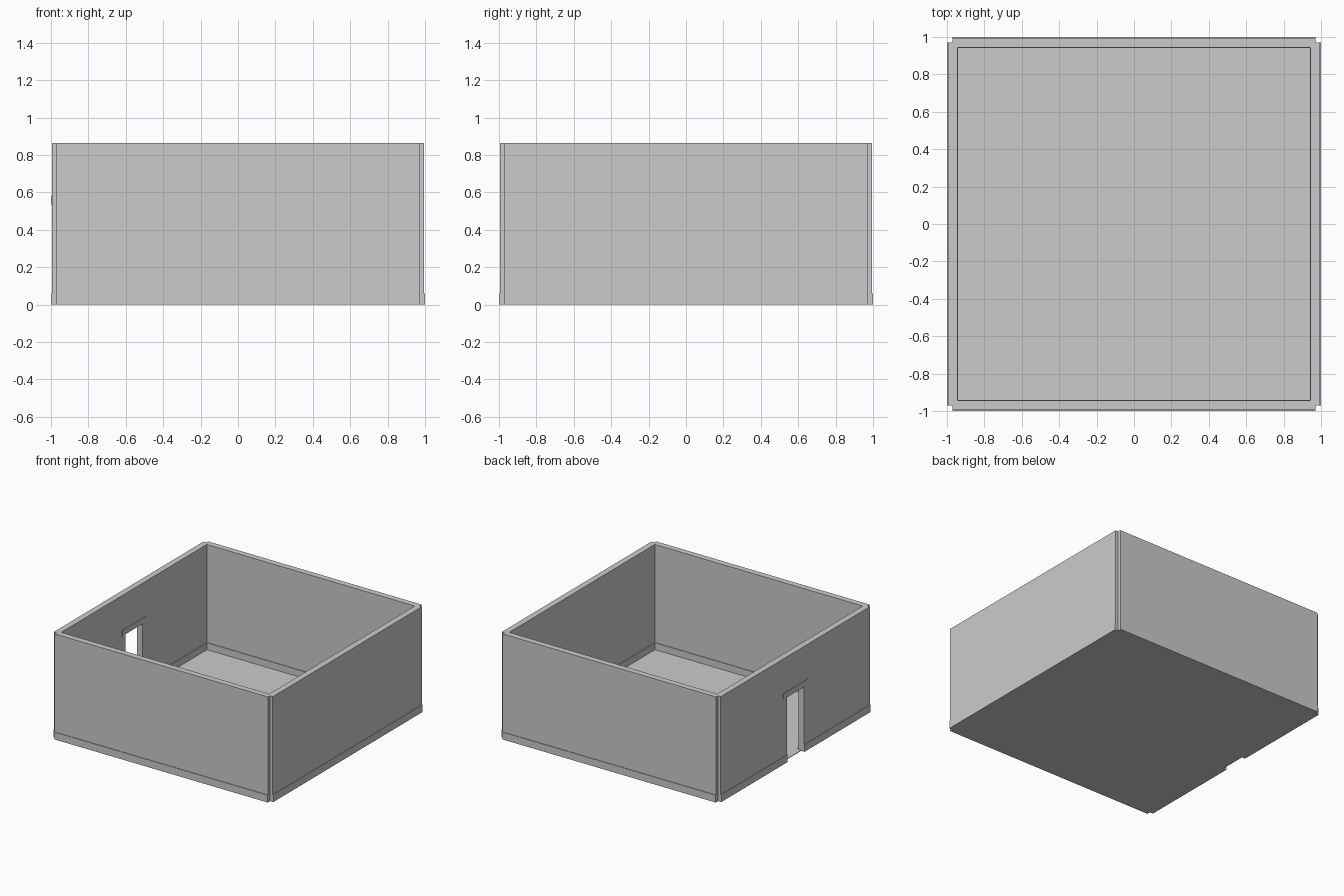
import bpy, bmesh

if "Cube" in bpy.data.objects:
    bpy.data.objects.remove(bpy.data.objects["Cube"])

H = 0.865      # wall height
C = 0.97       # wall centre line
T = 0.025      # half wall thickness
B = 0.03       # half thickness of skirting and door trim
BH = 0.06      # skirting height
DW = 0.11      # half door width
DH = 0.535     # door height


def boxes(name, parts):
    """One object from several boxes, each (x0, x1, y0, y1, z0, z1)."""
    bm = bmesh.new()
    for x0, x1, y0, y1, z0, z1 in parts:
        r = bmesh.ops.create_cube(bm, size=1)
        for v in r["verts"]:
            v.co.x = x1 if v.co.x > 0 else x0
            v.co.y = y1 if v.co.y > 0 else y0
            v.co.z = z1 if v.co.z > 0 else z0
    me = bpy.data.meshes.new(name)
    bm.to_mesh(me)
    bm.free()
    ob = bpy.data.objects.new(name, me)
    bpy.context.collection.objects.link(ob)
    return ob


# Floor
boxes("floor", [(-C, C, -C, C, 0, 0.004)])

# Solid front and back walls with skirting; open notches remain at the corners
for side, s in (("front", -1), ("back", 1)):
    y = s * C
    boxes(side + "_wall", [(-C, C, y - T, y + T, 0, H)])
    boxes(side + "_skirting", [(-C, C, y - B, y + B, 0, BH)])

# Solid right wall
boxes("right_wall", [(C - T, C + T, -C, C, 0, H)])
boxes("right_skirting", [(C - B, C + B, -C, C, 0, BH)])

# Left wall with doorway: a U-shaped outline extruded through the thickness
outline = [(-C, 0), (-DW, 0), (-DW, DH), (DW, DH), (DW, 0), (C, 0), (C, H), (-C, H)]
bm = bmesh.new()
face = bm.faces.new([bm.verts.new((-C - T, y, z)) for y, z in outline])
ext = bmesh.ops.extrude_face_region(bm, geom=[face])
for v in ext["geom"]:
    if isinstance(v, bmesh.types.BMVert):
        v.co.x += 2 * T
bmesh.ops.recalc_face_normals(bm, faces=bm.faces)
mesh = bpy.data.meshes.new("left_wall")
bm.to_mesh(mesh)
bm.free()
bpy.context.collection.objects.link(bpy.data.objects.new("left_wall", mesh))

# Left skirting stops at the doorway
boxes("left_skirting", [(-C - B, -C + B, -C, -DW, 0, BH),
                        (-C - B, -C + B, DW, C, 0, BH)])

# Door lintel, slightly proud of the wall on both sides
boxes("door_lintel", [(-C - B, -C + B, -0.16, 0.16, DH, 0.58)])
